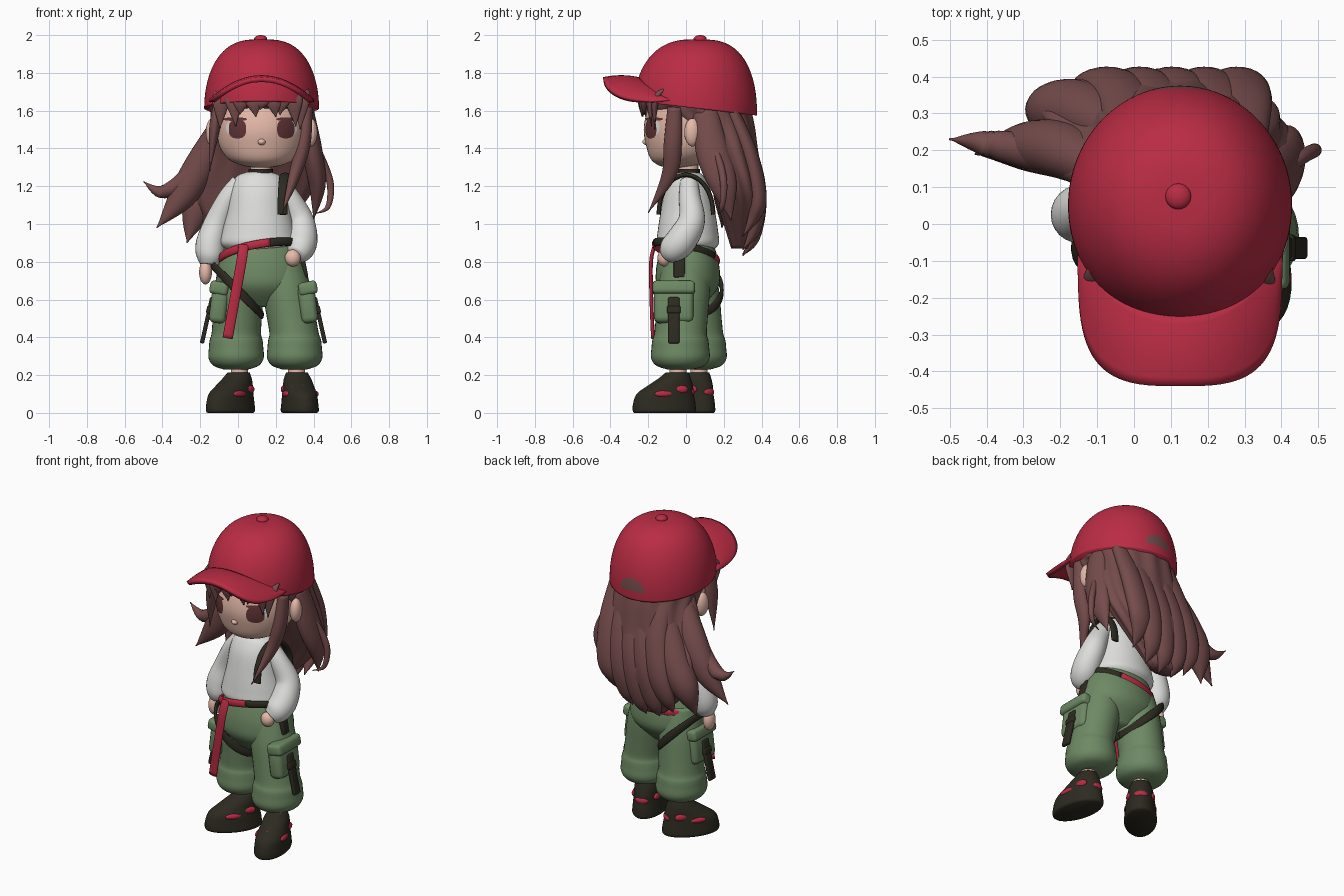
import bpy, bmesh, math
from math import sin, cos, pi
from mathutils import Vector, Matrix
from mathutils.bvhtree import BVHTree

if "Cube" in bpy.data.objects:
    bpy.data.objects.remove(bpy.data.objects["Cube"])

def material(name, r, g, b):
    m = bpy.data.materials.new(name)
    m.diffuse_color = (*[((c / 255 + 0.055) / 1.055) ** 2.4 for c in (r, g, b)], 1)
    m.use_nodes = True
    m.node_tree.nodes["Principled BSDF"].inputs["Base Color"].default_value = m.diffuse_color
    return m

RED = material("cap_red", 186, 44, 68)
WHITE = material("sweater_white", 222, 222, 220)
SKIN = material("skin", 230, 186, 170)
HAIR = material("hair_brown", 118, 76, 76)
EYE = material("eye_brown", 98, 52, 54)
GREEN = material("trouser_green", 110, 137, 100)
DARK = material("dark_olive", 44, 42, 32)
X, Z = (1, 0, 0), (0, 0, 1)
CX = .125  # centre line of the head

def finish(name, bm, mat):
    bmesh.ops.recalc_face_normals(bm, faces=bm.faces)
    me = bpy.data.meshes.new(name)
    bm.to_mesh(me)
    bm.free()
    me.materials.append(mat)
    for p in me.polygons:
        p.use_smooth = True
    ob = bpy.data.objects.new(name, me)
    bpy.context.collection.objects.link(ob)
    return ob

def spline(pts, n):
    """Catmull-Rom through tuples of any length."""
    out = []
    for i in range(len(pts) - 1):
        quad = (pts[max(i - 1, 0)], pts[i], pts[i + 1], pts[min(i + 2, len(pts) - 1)])
        for k in range(n):
            t = k / n
            out.append([b + t / 2 * (c - a + t * (2 * a - 5 * b + 4 * c - d + t * (3 * (b - c) + d - a)))
                        for a, b, c, d in zip(*quad)])
    return out + [list(pts[-1])]

def sweep(name, pts, mat, hint=None, seg=24, n=5, ripple=0):
    """Skin rings (x, y, z, a, b). No hint: level rings; else rings across the path, a lying along hint."""
    rings = spline(pts, n)
    bm = bmesh.new()
    loops = []
    for i, (x, y, z, a, b) in enumerate(rings):
        u, v = Vector(X), Vector((0, 1, 0))
        if hint:
            t = (Vector(rings[min(i + 1, len(rings) - 1)][:3]) - Vector(rings[max(i - 1, 0)][:3])).normalized()
            u = (Vector(hint) - t * t.dot(Vector(hint))).normalized()
            v = t.cross(u)
        a, b = max(a, .003), max(b, .003)
        ring = []
        for k in range(seg):
            w = 2 * pi * k / seg
            r = 1 + ripple * cos(13 * w)
            ring.append(bm.verts.new(Vector((x, y, z)) + u * a * r * cos(w) + v * b * r * sin(w)))
        loops.append(ring)
    for p, q in zip(loops, loops[1:]):
        for k in range(seg):
            m = (k + 1) % seg
            bm.faces.new((p[k], p[m], q[m], q[k]))
    bm.faces.new(loops[0])
    bm.faces.new(loops[-1])
    return finish(name, bm, mat)

def tube(name, path, w, d, mat, hint=X, taper=lambda t: 1, n=6):
    last = len(path) - 1
    return sweep(name, [(*p, w * taper(i / last), d * taper(i / last)) for i, p in enumerate(path)], mat, hint, n=n)

def lock(name, path, w, d):
    return tube(name, path, w, d, HAIR, (1, 0, .2), lambda t: (.75 + t) * (1 - t * t))

def ball(name, loc, size, mat, turn=0):
    bm = bmesh.new()
    mtx = Matrix.Translation(loc) @ Matrix.Rotation(turn, 4, 'Z') @ Matrix.Diagonal((*size, 1))
    bmesh.ops.create_uvsphere(bm, u_segments=20, v_segments=12, radius=1, matrix=mtx)
    return finish(name, bm, mat)

def box(name, loc, size, mat, tilt=0, bevel=.008):
    bm = bmesh.new()
    bmesh.ops.create_cube(bm, size=1, matrix=Matrix.Diagonal((*size, 1)))
    bmesh.ops.bevel(bm, geom=bm.edges[:], offset=bevel, segments=3, affect='EDGES', profile=.5)
    bm.transform(Matrix.Translation(loc) @ Matrix.Rotation(tilt, 4, 'Y'))
    return finish(name, bm, mat)

# Cap crown: a full dome tipped back, with the rear opening coloured by rule
def dome(h):
    r = max(cos(h), 0) ** .7
    return (CX, .05 + .015 * sin(h), 1.61 + .368 * sin(h), .304 * r, .325 * r)

crown = sweep("cap_crown", [dome(pi / 2 * i / 12) for i in range(13)], RED, seg=128, n=4)
crown.data.materials.append(HAIR)
for v in crown.data.vertices:
    v.co.z -= .12 * (v.co.y - .07) * (2 - v.co.z) / .4
for p in crown.data.polygons:
    c = p.center
    if c.y > .25 and 1.625 < c.z and ((c.x - CX) / .09) ** 2 + ((c.z - 1.625) / .075) ** 2 < 1:
        p.material_index = 1
ball("cap_button", (.12, .075, 1.98), (.035, .035, .02), RED)

# Cap brim, arched across
bm = bmesh.new()
grid = []
for i in range(41):
    a = math.radians(4.4 * i - 88)
    s, c = sin(a), cos(a)
    ox, oy = .264 * math.copysign(abs(s) ** .62, s), -.10 - .338 * c ** .55
    row = []
    for j in range(9):
        t = j / 8
        x, y = .27 * s * (1 - t) + ox * t, (.03 - .28 * c) * (1 - t) + oy * t
        row.append(bm.verts.new((CX + x, y, 1.765 - .125 * (x / .27) ** 2 + .01 * sin(pi * t))))
    grid.append(row)
for p, q in zip(grid, grid[1:]):
    for j in range(8):
        bm.faces.new((p[j], q[j], q[j + 1], p[j + 1]))
mod = finish("cap_brim", bm, RED).modifiers.new("thick", 'SOLIDIFY')
mod.thickness, mod.offset = .026, 0

# Head, nose, neck
head = sweep("head", [(CX, y, z, r, r * .94) for y, z, r in ((-.06, 1.30, .05), (-.045, 1.312, .11), (-.02, 1.345, .178),
             (0, 1.41, .223), (0, 1.5, .238), (.02, 1.6, .24), (.03, 1.72, .2))], SKIN, seg=48)
ball("nose", (CX, -.205, 1.435), (.022, .026, .018), SKIN)
tube("neck", [(.12, .01, 1.2), (.12, .01, 1.34)], .055, .055, SKIN)
tube("choker", [(.12, .01, 1.25), (.12, .01, 1.292)], .064, .064, DARK)

# Eyes laid onto the face surface
tree = BVHTree.FromPolygons([v.co for v in head.data.vertices], [p.vertices[:] for p in head.data.polygons])
def decal(name, cx, cz, rx, rz, mat, lift):
    bm = bmesh.new()
    def put(x, z):
        return bm.verts.new((x, tree.ray_cast(Vector((x, -1, z)), Vector((0, 1, 0)))[0].y - lift, z))
    mid, old = put(cx, cz), None
    for f in (.5, 1):
        ring = []
        for k in range(24):  # rounded square outline
            c, s = cos(k * pi / 12), sin(k * pi / 12)
            ring.append(put(cx + f * rx * math.copysign(abs(c) ** .75, c), cz + f * rz * math.copysign(abs(s) ** .75, s)))
        for k in range(24):
            m = (k + 1) % 24
            bm.faces.new((old[k], ring[k], ring[m], old[m]) if old else (mid, ring[k], ring[m]))
        old = ring
    finish(name, bm, mat)

for s in (-1, 1):
    ball("ear", (CX + s * .26, .035, 1.485), (.035, .045, .075), SKIN, s * .3)
    ex = CX + s * .128
    decal("eye_white", ex + s * .012, 1.51, .048, .04, WHITE, .003)
    decal("iris", ex, 1.503, .046, .05, EYE, .005)
    decal("lash", ex + s * .012, 1.555, .062, .009, EYE, .007)

# Main hair mass, leaning back and to the left
sweep("back_hair", [(CX, .05, 1.70, .27, .28), (CX, .06, 1.63, .275, .275), (CX, .14, 1.52, .268, .22),
      (.12, .205, 1.38, .295, .175), (.08, .265, 1.22, .325, .145), (.04, .295, 1.08, .28, .12),
      (.03, .29, .87, .09, .05)], HAIR, seg=104, n=7, ripple=.025)
# Loose locks
lock("flyaway_lock", [(-.1, .12, 1.56), (-.19, .17, 1.36), (-.3, .2, 1.22), (-.41, .22, 1.17), (-.5, .23, 1.225)], .05, .05)
lock("left_lock", [(-.08, .15, 1.52), (-.19, .2, 1.32), (-.3, .21, 1.14), (-.43, .19, .98)], .09, .08)
lock("left_inner_lock", [(-.03, .25, 1.45), (-.13, .3, 1.22), (-.22, .31, 1.06), (-.27, .28, .9)], .1, .09)
lock("right_lock", [(.36, .1, 1.6), (.395, .14, 1.38), (.42, .2, 1.2), (.4, .24, 1.02)], .055, .09)
lock("right_curl", [(.38, .12, 1.48), (.455, .18, 1.32), (.49, .2, 1.2), (.475, .19, 1.09), (.41, .17, 1.055)], .02, .02)
lock("right_front_lock", [(.365, -.06, 1.62), (.345, -.07, 1.42), (.3, -.09, 1.26), (.235, -.2, 1.06)], .04, .05)
lock("left_front_lock", [(-.105, -.07, 1.65), (-.125, -.08, 1.5), (-.15, -.07, 1.28)], .03, .055)
for i in range(5):
    x0 = .08 * i - .02
    x1 = x0 - .1 + .015 * i
    low = .83 + .02 * (i - 1.7) ** 2
    lock("back_lock", [(x0, .22, 1.64), (x0, .33, 1.38), ((x0 + x1) / 2, .38, 1.15), (x1, .36, low + .1), (x1, .3, low)], .08, .05)
# Fringe fanned along the forehead
for i in range(9):
    x0 = .053 * i - .085
    x1 = x0 + (.02 if i % 2 else -.01)
    low = 1.605 - .10 * ((x0 - CX) / .21) ** 2 - .03 * (i % 2)
    path = [(x, b - .24 * math.sqrt(1 - ((x - CX) / .29) ** 2), z)
            for x, b, z in ((x0, .05, 1.71), ((x0 + x1) / 2, .005, 1.65), (x1, .005, low))]
    lock("fringe_lock", path, .05, .022)

# Sweater, sleeves and hands
sweep("sweater", [(.11, .01, z, a, b) for z, a, b in ((1.275, .065, .06), (1.25, .12, .085), (1.18, .15, .12), (1.06, .17, .145),
      (.96, .195, .16), (.9, .205, .165), (.865, .175, .14))], WHITE, seg=40)
def puff(t):
    return .62 + .40 * sin(pi * t ** 1.6)
tube("left_sleeve", [(.01, .015, 1.22), (-.05, .02, 1.14), (-.11, .04, 1.01), (-.145, .03, .9), (-.15, .02, .83), (-.155, .015, .785)],
     .076, .076, WHITE, taper=puff)
tube("right_sleeve", [(.21, .015, 1.22), (.27, .02, 1.14), (.33, .03, 1.02), (.34, -.02, .92), (.325, -.07, .865), (.305, -.1, .835)],
     .08, .08, WHITE, taper=puff)
ball("left_hand", (-.172, .01, .745), (.034, .042, .065), SKIN)
ball("right_hand", (.29, -.115, .82), (.042, .036, .045), SKIN)
tube("shoulder_strap", [(.25 + .015 * cos(w), .145 * cos(w), 1.05 + .21 * sin(w)) for w in [pi * k / 8 for k in range(9)]], .026, .012, DARK)

# Trousers: hips, then two legs from one profile
sweep("trouser_hips", [(.125, .01, z, r, r * .72) for z, r in ((.93, .165), (.85, .208), (.75, .235), (.66, .22), (.56, .1))], GREEN, seg=36)
for name, x0, y0, x1, y1 in (("right", .23, 0, .3, -.03), ("left", .015, .02, -.01, .06)):
    rings = []
    for z, r in ((.82, .11), (.66, .13), (.5, .13), (.42, .131), (.385, .14), (.345, .144), (.29, .146), (.25, .12), (.23, .065)):
        t = min(1, (.82 - z) * 2.4)
        rings.append((x0 + (x1 - x0) * t, y0 + (y1 - y0) * t, z, r, r * 1.06))
    sweep(name + "_trouser_leg", rings, GREEN, seg=36)

# Cargo pockets and hanging straps
for name, px, py, s in (("right", .37, -.065, 1), ("left", -.1, .01, -1)):
    box(name + "_pocket", (px, py, .575), (.09, .21, .2), GREEN, -s * .12, .03)
    box(name + "_pocket_flap", (px, py, .66), (.1, .225, .07), GREEN, -s * .2, .02)
    box(name + "_pocket_strap", (px + s * .064, py, .49), (.022, .06, .25), DARK, -s * .22)
    box(name + "_buckle", (px + s * .052, py, .545), (.03, .072, .04), DARK, -s * .22)
box("hip_tag", (.35, -.035, .77), (.025, .06, .11), DARK, -.2)

# Belt: one slanted loop, red on the left and dark on the right, with a hanging tail
def belt(k):
    w = pi * k / 12
    return (.115 + .208 * cos(w), .168 * sin(w), .85 + .035 * cos(w) - .045 * sin(w))
tube("red_belt", [belt(k) for k in range(4, 20)], .022, .012, RED, Z, n=2)
tube("dark_belt", [belt(k) for k in range(-5, 5)], .022, .012, DARK, Z, n=2)
tube("belt_tail", [(.03, -.165, .89), (.018, -.185, .8), (-.018, -.183, .6), (-.055, -.175, .395)], .027, .01, RED)
tube("thigh_strap", [(.13 * cos(w) - .003, .025 + .165 * sin(w), .65 - .13 * cos(w)) for w in [k * pi / 8 for k in range(17)]],
     .024, .01, DARK, Z)

# Ankles and shoes with red accents
for name, x, y, turn in (("right", .327, -.115, .22), ("left", -.04, .01, -.68)):
    parts = [
        tube(name + "_ankle", [(0, .075, .15), (0, .075, .27)], .045, .045, SKIN),
        sweep(name + "_shoe", [(0, c, z, a, b) for c, z, a, b in ((0, 0, .086, .162), (0, .012, .096, .17), (0, .05, .093, .168),
              (.005, .1, .088, .154), (.03, .14, .08, .125), (.055, .18, .072, .088), (.07, .215, .056, .06))], DARK, seg=36),
        tube(name + "_shoe_lace", [(.055 * k, -.078 + .025 * k * k, .138 - .01 * k * k) for k in (-1, 0, 1)], .01, .012, RED, (0, 1, 0)),
        ball(name + "_heel_patch", (0, .14, .11), (.04, .022, .025), RED)]
    for s in (-1, 1):
        parts.append(ball(name + "_side_patch", (s * .078, -.02, .1), (.016, .05, .018), RED))
        parts.append(ball(name + "_rear_patch", (s * .068, .075, .125), (.016, .04, .022), RED))
    for ob in parts:
        ob.data.transform(Matrix.Translation((x, y, 0)) @ Matrix.Rotation(turn, 4, 'Z'))
